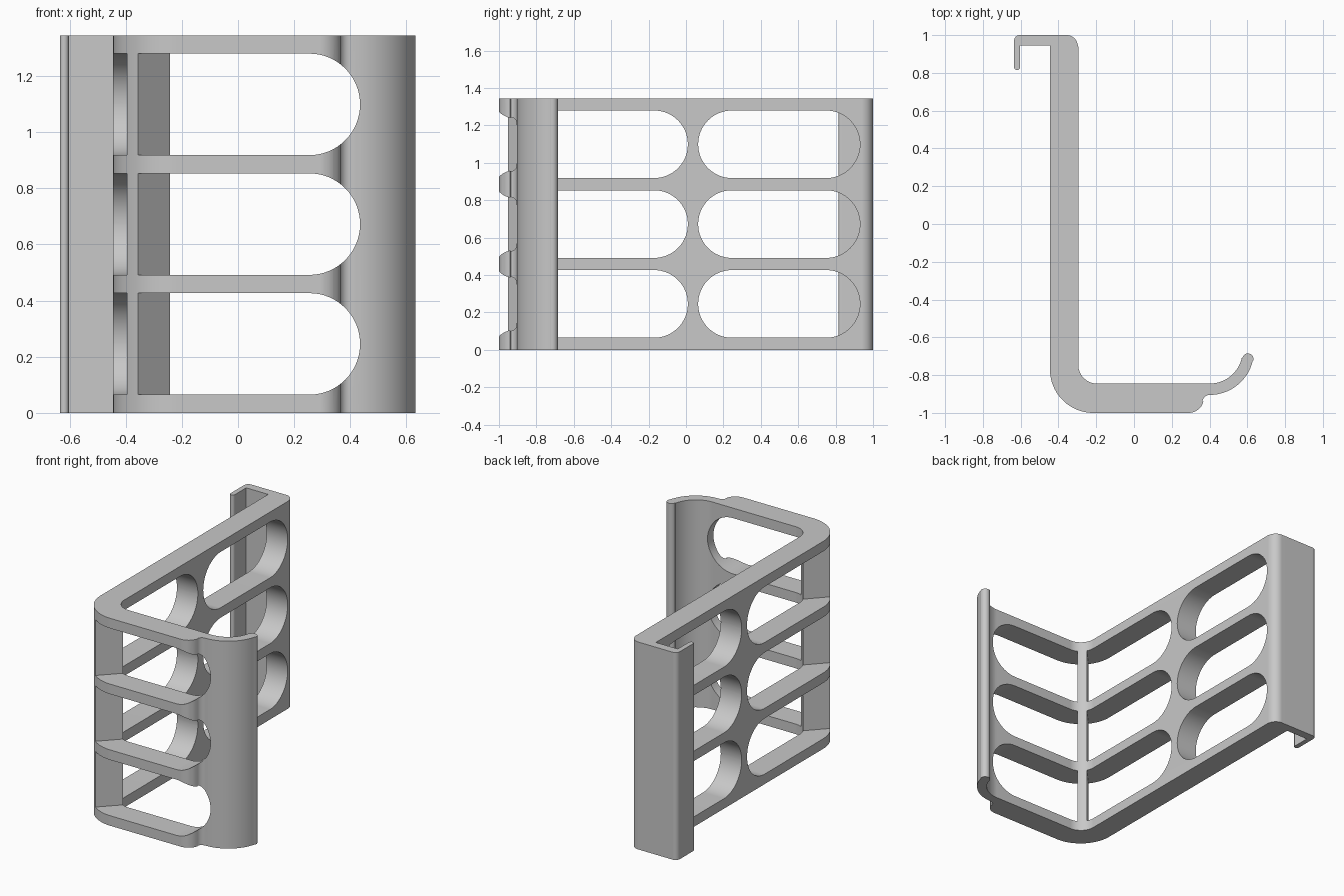
import bpy
import bmesh
from math import cos, sin, radians, pi
from mathutils import Vector

if "Cube" in bpy.data.objects:
    bpy.data.objects.remove(bpy.data.objects["Cube"])

HEIGHT = 1.345
BAR = 0.065                      # bar thickness above and below each window
ROWS = 3
WIN = (HEIGHT - BAR * (ROWS + 1)) / ROWS
R = WIN / 2
ROW_Z = [BAR + R + i * (WIN + BAR) for i in range(ROWS)]

grey = bpy.data.materials.new("light grey")
grey.use_nodes = True
colour = (0.58, 0.58, 0.58, 1)
grey.diffuse_color = colour
grey.node_tree.nodes["Principled BSDF"].inputs["Base Color"].default_value = colour


def arc(cx, cy, r, start, end, n=12):
    """Points along an arc, angles in degrees."""
    angles = [radians(start + (end - start) * i / n) for i in range(n + 1)]
    return [(cx + r * cos(a), cy + r * sin(a)) for a in angles]


def prism(bm, base, direction):
    """Add a solid made by sweeping a flat outline along a direction."""
    face = bm.faces.new([bm.verts.new(p) for p in base])
    swept = bmesh.ops.extrude_face_region(bm, geom=[face], use_keep_orig=True)
    moved = [v for v in swept["geom"] if isinstance(v, bmesh.types.BMVert)]
    bmesh.ops.translate(bm, verts=moved, vec=Vector(direction))


def finish(bm, name):
    bmesh.ops.recalc_face_normals(bm, faces=bm.faces)
    mesh = bpy.data.meshes.new(name)
    bm.to_mesh(mesh)
    bm.free()
    mesh.materials.append(grey)
    obj = bpy.data.objects.new(name, mesh)
    bpy.context.collection.objects.link(obj)
    return obj


def slot(a, b, z):
    """Round-ended slot outline as (distance, height) pairs."""
    return arc(b - R, z, R, -90, 90, 32) + arc(a + R, z, R, 90, 270, 32)


# Bracket body: hook, long wall, bend, base and curled lip in one outline
outline = (
    arc(-0.619, 0.831, 0.016, 360, 180, 8)        # hook tip
    + arc(-0.605, 0.97, 0.03, 180, 90, 6)         # hook outer corner
    + arc(-0.357, 0.94, 0.06, 90, 15, 8)          # rounded wall end
    + [(-0.295, 0.94)]
    + arc(-0.195, -0.745, 0.1, 180, 270, 16)      # inside of bend
    + arc(0.40, -0.67, 0.175, -90, -12, 16)       # inside of lip
    + arc(0.603, -0.715, 0.03, 168, -12, 10)      # lip tip
    + arc(0.40, -0.67, 0.235, -14, -90, 16)       # outside of lip
    + arc(0.40, -0.943, 0.038, 100, 170, 6)       # notch under lip
    + arc(0.29, -0.92, 0.08, -15, -90, 8)         # end of base
    + arc(-0.215, -0.77, 0.23, 270, 180, 24)      # outside of bend
    + [(-0.445, 0.945), (-0.603, 0.945)]
)
bm = bmesh.new()
prism(bm, [(x, y, 0) for x, y in outline], (0, 0, HEIGHT))
body = finish(bm, "bracket_body")

# Window cutters: two columns through the wall, one through the base
wall_bm, base_bm = bmesh.new(), bmesh.new()
for z in ROW_Z:
    for a, b in ((-1.3, 0.01), (0.065, 0.93)):
        prism(wall_bm, [(-0.5, y, h) for y, h in slot(a, b, z)], (0.25, 0, 0))
    prism(base_bm, [(x, -1.1, h) for x, h in slot(-0.75, 0.435, z)], (0, 0.3, 0))
cutters = [finish(wall_bm, "wall_window_cutter"), finish(base_bm, "base_window_cutter")]
for cutter in cutters:
    cutter.hide_render = True
    mod = body.modifiers.new(cutter.name, "BOOLEAN")
    mod.operation = "DIFFERENCE"
    mod.solver = "EXACT"
    mod.object = cutter

graph = bpy.context.evaluated_depsgraph_get()
cut_mesh = bpy.data.meshes.new_from_object(body.evaluated_get(graph))
body.modifiers.clear()
body.data = cut_mesh
for cutter in cutters:
    bpy.data.objects.remove(cutter)

# Diagonal post at the bend, one piece per window row
post_outline = (arc(-0.215, -0.77, 0.23, 218, 232, 4)
                + arc(-0.195, -0.745, 0.1, 242, 208, 6))
bm = bmesh.new()
for z in ROW_Z:
    prism(bm, [(x, y, z - R) for x, y in post_outline], (0, 0, WIN))
post = finish(bm, "corner_post")

# Smooth curves, crisp edges
for obj in (body, post):
    bpy.ops.object.select_all(action="DESELECT")
    obj.select_set(True)
    bpy.context.view_layer.objects.active = obj
    bpy.ops.object.shade_smooth_by_angle(angle=radians(30))
    weighted = obj.modifiers.new("even_shading", "WEIGHTED_NORMAL")
    weighted.keep_sharp = True
